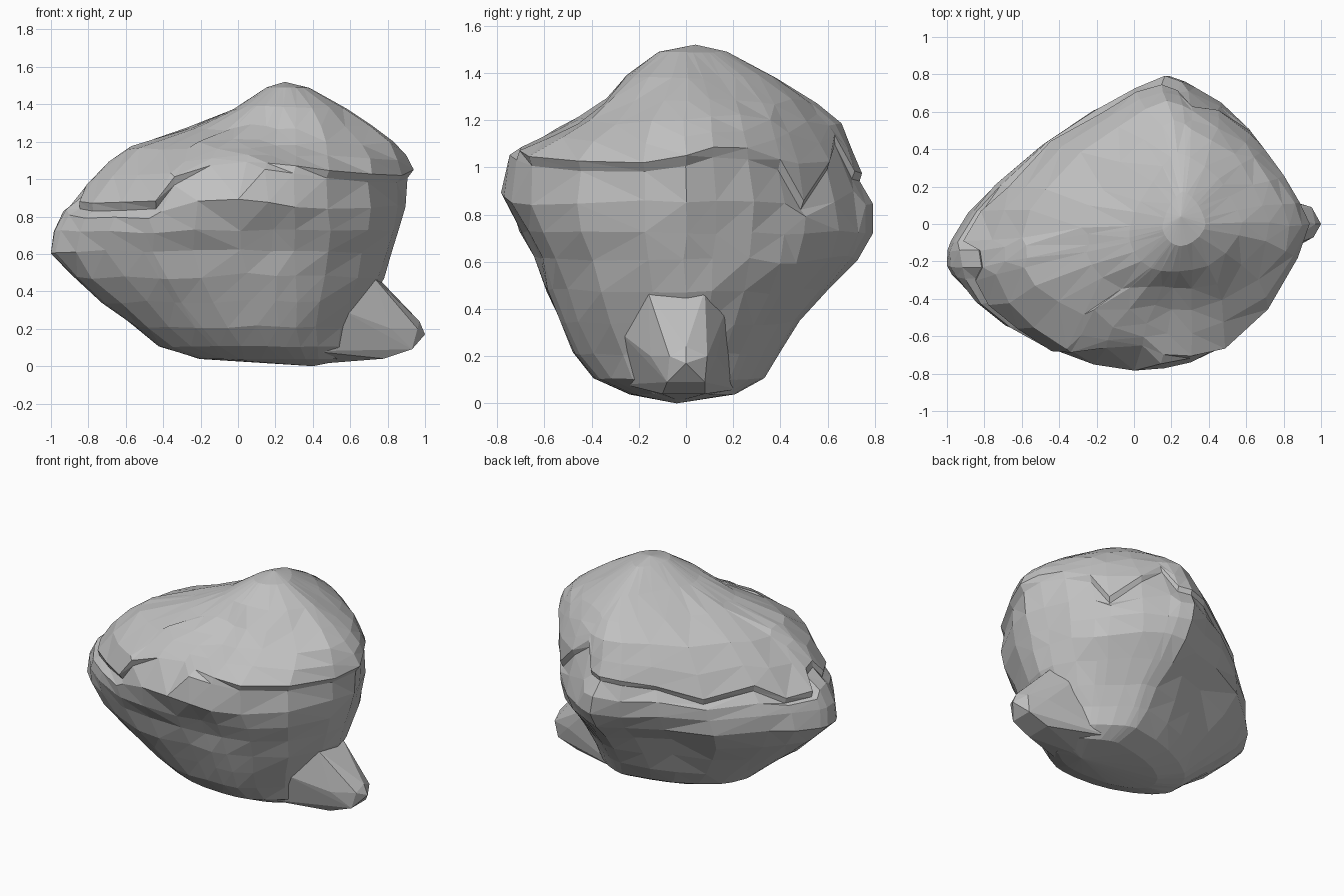
import bpy
import bmesh
import math
from mathutils import Vector, noise

if "Cube" in bpy.data.objects:
    bpy.data.objects.remove(bpy.data.objects["Cube"], do_unlink=True)

# Stone colour
stone = bpy.data.materials.new("stone_grey")
stone.use_nodes = True
colour = (0.53, 0.53, 0.53, 1)
stone.diffuse_color = colour
stone.node_tree.nodes["Principled BSDF"].inputs["Base Color"].default_value = colour

# Cross-sections: height, left, right, front, back, centre x
SECTIONS = [
    (0, .38, .42, -.06, -.02, .4),
    (.04, -.24, .6, -.24, .22, .3),
    (.1, -.42, .64, -.38, .33, .26),
    (.2, -.55, .67, -.46, .4, .22),
    (.4, -.8, .74, -.56, .53, .2),
    (.5, -.92, .8, -.61, .63, .2),
    (.62, -1.01, .85, -.66, .75, .18),
    (.78, -.97, .89, -.76, .8, .18),
    (.92, -.86, .92, -.8, .76, .15),
    (1.05, -.73, .93, -.77, .72, .15),
    (1.18, -.59, .86, -.53, .65, .18),
    (1.3, -.17, .7, -.35, .53, .22),
    (1.4, .01, .55, -.25, .35, .25),
    (1.5, .17, .36, -.1, .15, .26),
    (1.52, .24, .26, .03, .05, .25),
]

# Ledge running round the rock: angle in degrees, height
LEDGE = [
    (0, 1.03), (15, 1.06), (29, 1.05), (40, 1), (46, .84), (60, 1),
    (73, 1.13), (78, .96), (90, .95), (103, .94), (116, .92), (131, .84),
    (148, .89), (157, .81), (170, .82), (175, .94), (187, .95), (193, .86),
    (205, .85), (218, .86), (231, .88), (234, .99), (245, 1.1), (258, 1.12),
    (270, 1.07), (285, 1.05), (300, 1.03), (320, 1), (342, 1),
]

# Hollows: centre, radius, depth
DENTS = [
    (Vector((.15, -.68, .68)), .22, .05),
    (Vector((-.1, .58, .5)), .25, .07),
    (Vector((.84, .06, .68)), .18, .03),
    (Vector((.2, -.42, 1.2)), .18, .04),
]
CORE = Vector((.15, 0, .75))


def section(z):
    """Blend the two cross-sections around a height."""
    for low, high in zip(SECTIONS, SECTIONS[1:]):
        if z <= high[0]:
            t = (z - low[0]) / (high[0] - low[0])
            return [a + (b - a) * t for a, b in zip(low, high)]
    return SECTIONS[-1]


def surface(angle, z, inset):
    """Point on the rounded-diamond outline, with hollows pressed in."""
    _, left, right, front, back, cx = section(z)
    c, s = math.cos(angle), math.sin(angle)
    power = 1.32 if s > 0 else 1.2
    if c < 0 < s:
        power = .75 + .57 * min(1, z / .6)   # fuller foot at this corner
    u, v = abs(c) ** power, abs(s) ** power
    x = u * (right - cx if c > 0 else left - cx)
    y = v * (back if s > 0 else front)
    if c < 0:
        y -= .17 * u * min(1, cx - left)
    p = Vector((cx + x * (1 - inset), y * (1 - inset), z))
    for centre, radius, depth in DENTS:
        fall = math.exp(-((p - centre).length / radius) ** 2)
        p += (CORE - p).normalized() * depth * fall
    rough = noise.noise_vector(p * 4.3) * .028
    return p + rough * min(1, z * 3, (1.52 - z) * 6)


def finish(bm, name):
    """Triangulate into facets and create the object."""
    bmesh.ops.triangulate(bm, faces=bm.faces[:], quad_method='BEAUTY')
    bmesh.ops.recalc_face_normals(bm, faces=bm.faces[:])
    mesh = bpy.data.meshes.new(name)
    bm.to_mesh(mesh)
    bm.free()
    mesh.materials.append(stone)
    obj = bpy.data.objects.new(name, mesh)
    bpy.context.collection.objects.link(obj)


def lower_ring(ledge, step):
    """Height and inset below the ledge, tucked in under the lip."""
    top = ledge - .02
    top += (.95 - top) * min(1, (1 - step) * 5)
    return top * step, .035 * max(0, 1 - (1 - step) * 6)


def upper_ring(ledge, step):
    """Height and inset above the ledge."""
    start = ledge + .02
    start += (1 - start) * min(1, step * 1.5)
    return start + (1.52 - start) * step, 0


# Rock body: rings below the ledge, then an overhanging cap above it
ROWS = [(lower_ring, s) for s in (.04, .11, .22, .36, .5, .64, .76, .88, 1)]
ROWS += [(upper_ring, s) for s in (0, .18, .36, .54, .74, .94)]
bm = bmesh.new()
rings = []
for rule, step in ROWS:
    ring = []
    for degrees, ledge in LEDGE:
        z, inset = rule(ledge, step)
        ring.append(bm.verts.new(surface(math.radians(degrees), z, inset)))
    rings.append(ring)
count = len(LEDGE)
for a, b in zip(rings, rings[1:]):
    for i in range(count):
        j = (i + 1) % count
        bm.faces.new((a[i], a[j], b[j], b[i]))
for ring, tip in ((rings[0], (.4, -.04, 0)), (rings[-1], (.25, .04, 1.52))):
    pole = bm.verts.new(tip)
    for i in range(count):
        bm.faces.new((ring[i], ring[(i + 1) % count], pole))
finish(bm, "rock_body")

# Spur jutting from the foot of the rock
SPUR = [
    (.55, -.28, .3), (.73, -.16, .47), (.74, .08, .48), (.6, .18, .42),
    (.4, -.26, .08), (.35, .22, .06), (.78, -.1, .04), (.78, .08, .04),
    (.82, -.15, .2), (.82, .13, .2), (.93, -.08, .09), (.93, .08, .09),
    (.96, -.07, .2), (.95, .09, .2), (1, 0, .17), (.97, 0, .24),
    (.4, -.03, .01),
]
bm = bmesh.new()
for point in SPUR:
    bm.verts.new(point)
bmesh.ops.convex_hull(bm, input=bm.verts[:])
loose = [v for v in bm.verts if not v.link_faces]
bmesh.ops.delete(bm, geom=loose, context='VERTS')
finish(bm, "rock_spur")
